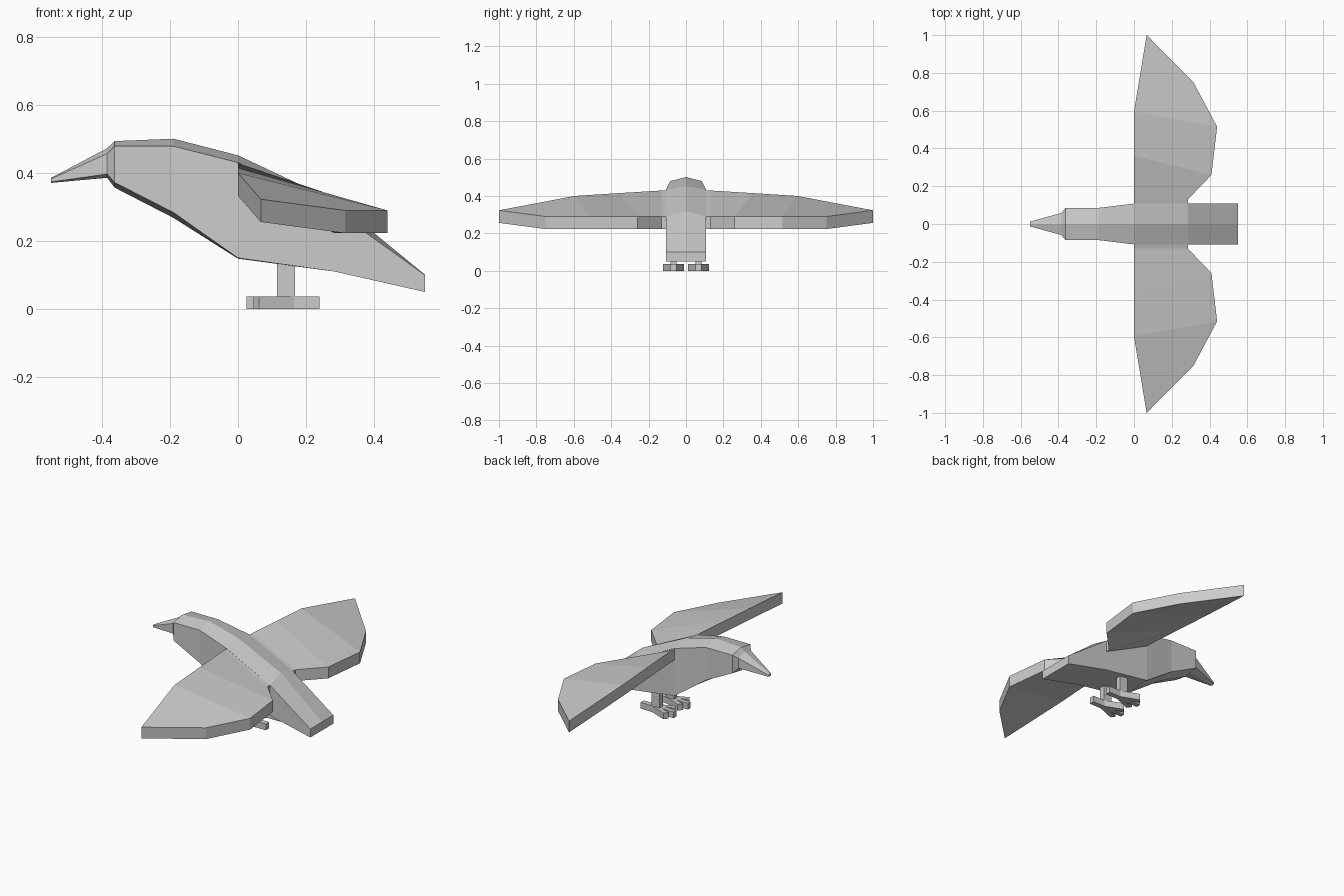
import bpy, bmesh

if "Cube" in bpy.data.objects:
    bpy.data.objects.remove(bpy.data.objects["Cube"])

grey = bpy.data.materials.new("plumage grey")
grey.diffuse_color = (0.6, 0.6, 0.6, 1)
grey.use_nodes = True
grey.node_tree.nodes["Principled BSDF"].inputs["Base Color"].default_value = grey.diffuse_color


def make(name, bm, mirror=False):
    """Turn a bmesh into a flat-shaded object, optionally mirrored across y."""
    bmesh.ops.recalc_face_normals(bm, faces=bm.faces)
    mesh = bpy.data.meshes.new(name)
    bm.to_mesh(mesh)
    bm.free()
    mesh.materials.append(grey)
    ob = bpy.data.objects.new(name, mesh)
    bpy.context.collection.objects.link(ob)
    if mirror:
        mod = ob.modifiers.new("mirror", "MIRROR")
        mod.use_axis = (False, True, False)
        mod.use_mirror_merge = False
    return ob


def loft(name, sections):
    """Skin six-sided sections: x, half width, ridge, shoulder, flank, keel."""
    bm = bmesh.new()
    rings = []
    for x, w, ridge, shoulder, flank, keel in sections:
        pts = [(0, ridge), (w, shoulder), (w, flank),
               (0, keel), (-w, flank), (-w, shoulder)]
        rings.append([bm.verts.new((x, y, z)) for y, z in pts])
    for a, b in zip(rings, rings[1:]):
        for i in range(6):
            j = (i + 1) % 6
            bm.faces.new((a[i], a[j], b[j], b[i]))
    bm.faces.new(rings[0])
    bm.faces.new(rings[-1])
    return make(name, bm)


def prism(name, outline, z0, z1):
    """Upright prism from an outline, mirrored to the other side."""
    bm = bmesh.new()
    low = [bm.verts.new((x, y, z0)) for x, y in outline]
    high = [bm.verts.new((x, y, z1)) for x, y in outline]
    bm.faces.new(low)
    bm.faces.new(high)
    for i in range(len(low)):
        j = (i + 1) % len(low)
        bm.faces.new((low[i], low[j], high[j], high[i]))
    return make(name, bm, True)


# Head, trunk and tail
loft("body", [
    (-0.385, 0.058, 0.473, 0.457, 0.397, 0.386),
    (-0.363, 0.085, 0.494, 0.479, 0.372, 0.357),
    (-0.19, 0.085, 0.501, 0.479, 0.284, 0.268),
    (0.0, 0.108, 0.452, 0.431, 0.150, 0.148),
    (0.285, 0.108, 0.318, 0.290, 0.110, 0.110),
    (0.55, 0.108, 0.101, 0.100, 0.050, 0.050),
])

# Beak
loft("beak", [
    (-0.55, 0.013, 0.386, 0.383, 0.374, 0.371),
    (-0.385, 0.058, 0.473, 0.457, 0.397, 0.386),
])

# Wings: strips between the leading and trailing edges
leading = [(0, 0.1, 0.43), (0, 0.13, 0.429), (0, 0.36, 0.415),
           (0, 0.595, 0.40), (0.067, 1.0, 0.323)]
trailing = [(0.285, 0.1, 0.29), (0.285, 0.13, 0.29), (0.41, 0.26, 0.29),
            (0.44, 0.515, 0.29), (0.315, 0.75, 0.29)]
bm = bmesh.new()
rows = [[bm.verts.new((x, y, z - drop)) for x, y, z in edge]
        for edge, drop in ((leading, 0), (trailing, 0),
                           (trailing, 0.067), (leading, 0.067))]
for k in range(4):
    a, b = rows[k], rows[(k + 1) % 4]
    for i in range(4):
        bm.faces.new((a[i], a[i + 1], b[i + 1], b[i]))
bm.faces.new([r[0] for r in rows])
bm.faces.new([r[-1] for r in rows])
make("wings", bm, True)

# Legs
cy = 0.067
prism("legs", [(0.115, cy - 0.015), (0.168, cy - 0.015),
               (0.168, cy + 0.015), (0.115, cy + 0.015)], 0.03, 0.16)

# Feet: three splayed front toes and one back toe
half = [(0.24, 0.015), (0.165, 0.015), (0.062, 0.056),
        (0.045, 0.032), (0.1, 0.013), (0.025, 0.013)]
outline = [(x, cy + y) for x, y in half] + [(x, cy - y) for x, y in reversed(half)]
prism("feet", outline, 0.0, 0.037)
